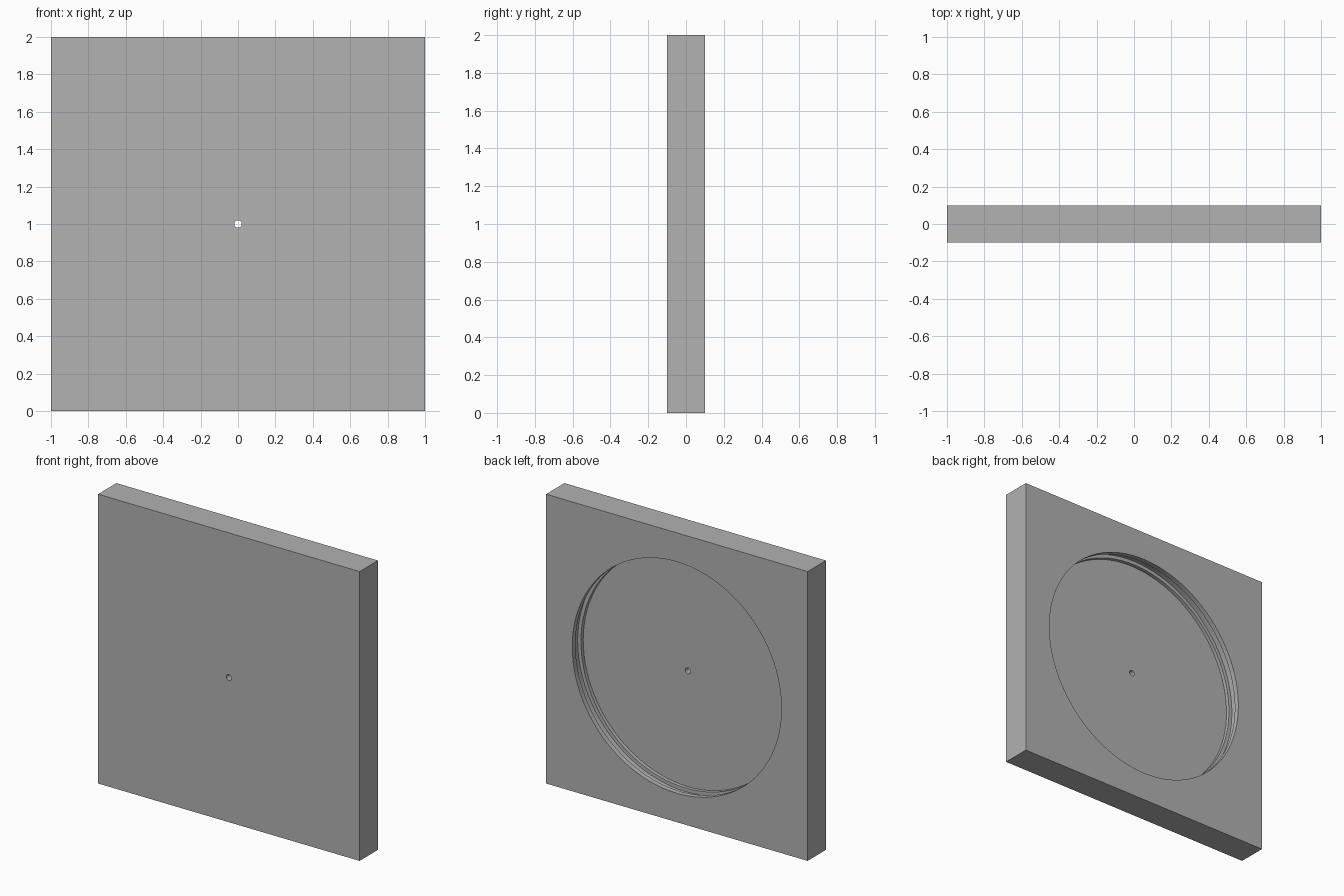
import bpy
import bmesh
import math
from mathutils import Vector

cube = bpy.data.objects.get("Cube")
if cube:
    bpy.data.objects.remove(cube, do_unlink=True)

SIZE, THICK = 2.0, 0.2
BACK = THICK / 2
RECESS_R, GROOVE_R, HOLE_R = 0.8, 0.825, 0.02
GROOVE_TOP, GROOVE_END, FLOOR = 0.035, 0.095, 0.12   # depths from the back face

grey = bpy.data.materials.new("plain grey")
grey.use_nodes = True
colour = (0.445, 0.445, 0.445, 1)
grey.diffuse_color = colour
grey.node_tree.nodes["Principled BSDF"].inputs["Base Color"].default_value = colour


def add_object(name, bm):
    bmesh.ops.recalc_face_normals(bm, faces=bm.faces)
    mesh = bpy.data.meshes.new(name)
    bm.to_mesh(mesh)
    bm.free()
    mesh.materials.append(grey)
    obj = bpy.data.objects.new(name, mesh)
    bpy.context.collection.objects.link(obj)
    return obj


def lathe(name, profile, steps):
    """Spin (radius, y) points around the y axis through the slab centre."""
    bm = bmesh.new()
    verts = [bm.verts.new((r, y, SIZE / 2)) for r, y in profile]
    edges = [bm.edges.new(pair) for pair in zip(verts, verts[1:])]
    bmesh.ops.spin(bm, geom=verts + edges, cent=(0, 0, SIZE / 2), axis=(0, 1, 0),
                   angle=math.tau, steps=steps)
    bmesh.ops.remove_doubles(bm, verts=bm.verts, dist=1e-5)
    return add_object(name, bm)


# Square slab
bm = bmesh.new()
bmesh.ops.create_cube(bm, size=1)
bmesh.ops.scale(bm, vec=(SIZE, THICK, SIZE), verts=bm.verts)
bmesh.ops.translate(bm, vec=Vector((0, 0, SIZE / 2)), verts=bm.verts)
slab = add_object("square_slab", bm)

# Round recess with an undercut groove, and the pin hole through its floor
cutter = lathe("recess_cutter", [
    (0, BACK + 0.05), (RECESS_R, BACK + 0.05),
    (RECESS_R, BACK - GROOVE_TOP), (GROOVE_R, BACK - GROOVE_TOP),
    (GROOVE_R, BACK - GROOVE_END), (RECESS_R, BACK - GROOVE_END),
    (RECESS_R, BACK - FLOOR), (HOLE_R, BACK - FLOOR),
    (HOLE_R, -BACK - 0.05), (0, -BACK - 0.05)], 96)
cutter.hide_render = True

cut = slab.modifiers.new("recess", 'BOOLEAN')
cut.operation = 'DIFFERENCE'
cut.solver = 'EXACT'
cut.object = cutter

# Bake the cut, drop the cutter and smooth the round walls
bpy.ops.object.select_all(action='DESELECT')
slab.select_set(True)
bpy.context.view_layer.objects.active = slab
bpy.ops.object.modifier_apply(modifier=cut.name)
bpy.data.objects.remove(cutter, do_unlink=True)
bpy.ops.object.shade_smooth_by_angle(angle=math.radians(30))
